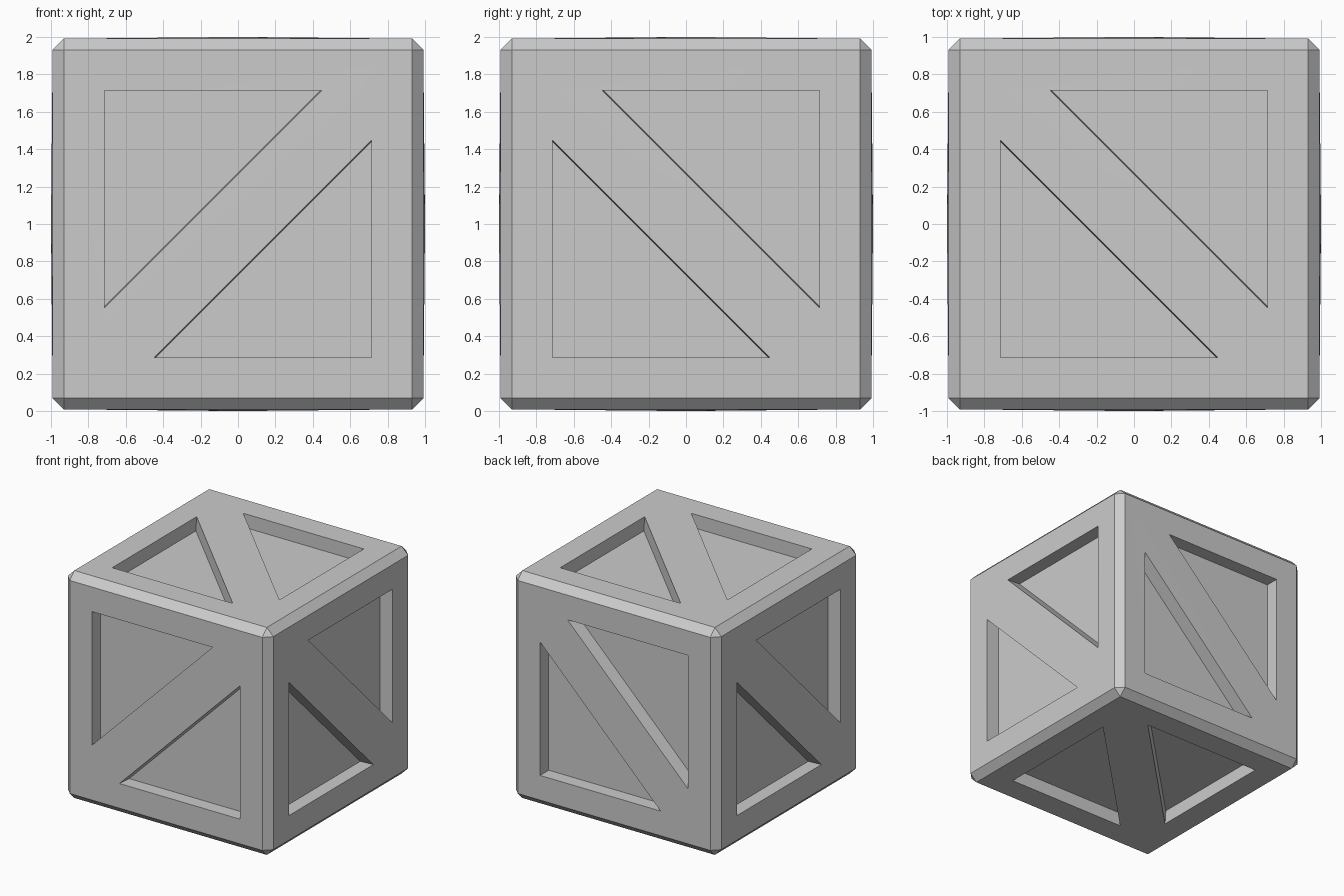
import bpy, bmesh, math
from mathutils import Vector

if "Cube" in bpy.data.objects:
    bpy.data.objects.remove(bpy.data.objects["Cube"])

H, C, I = 0.993, 0.93, 0.715     # face height, chamfer line, inner frame line
S, FLOOR = 0.265, 0.873          # brace half offset, recess floor height

# Chamfered cube shell; the six big faces are swapped for braced panels
bm = bmesh.new()
bmesh.ops.create_cube(bm, size=2 * H)
bmesh.ops.bevel(bm, geom=bm.edges[:], offset=H - C, segments=1,
                affect='EDGES', profile=0.5)
big = [f for f in bm.faces if f.calc_area() > 1]
bmesh.ops.delete(bm, geom=big, context='FACES_ONLY')


def panel(u, v):
    """Framed face with a diagonal brace along u + v and two sunken triangles."""
    u, v = Vector(u), Vector(v)
    n = u.cross(v)

    def P(a, b, h=H):
        return bm.verts.new(u * a + v * b + n * h)

    mid = P(0, 0, 1.0)                      # brace swells slightly at its centre
    for k in (1, -1):                       # second half is the first turned 180 degrees
        def Q(a, b, h=H):
            return P(a * k, b * k, h)
        o_bl, o_tl, o_tr = Q(-C, -C), Q(-C, C), Q(C, C)
        i_bl, i_tr = Q(-I, -I), Q(I, I)
        tri = [Q(-I, -I + S), Q(I - S, I), Q(-I, I)]
        low = [Q(-I, -I + S + .01, FLOOR), Q(I - S - .01, I, FLOOR), Q(-I, I, FLOOR)]
        # frame rails
        bm.faces.new((o_bl, i_bl, tri[0], tri[2], o_tl))
        bm.faces.new((o_tl, tri[2], tri[1], i_tr, o_tr))
        # half of the brace
        for a, b in ((i_bl, tri[0]), (tri[0], tri[1]), (tri[1], i_tr)):
            bm.faces.new((a, mid, b))
        # recess walls and floor
        for j in range(3):
            m = (j + 1) % 3
            bm.faces.new((tri[j], tri[m], low[m], low[j]))
        bm.faces.new(low)


X, Y, Z = (1, 0, 0), (0, 1, 0), (0, 0, 1)
panel(X, Z)                  # front
panel((0, 0, -1), Y)         # right
panel((0, -1, 0), X)         # top
panel(Z, X)                  # back
panel(Z, Y)                  # left
panel(Y, X)                  # bottom

bmesh.ops.remove_doubles(bm, verts=bm.verts[:], dist=1e-4)
bmesh.ops.recalc_face_normals(bm, faces=bm.faces[:])
bmesh.ops.translate(bm, verts=bm.verts[:], vec=(0, 0, 1))

mesh = bpy.data.meshes.new("crate")
bm.to_mesh(mesh)
bm.free()
crate = bpy.data.objects.new("crate", mesh)
bpy.context.collection.objects.link(crate)
bpy.context.view_layer.objects.active = crate
crate.select_set(True)
bpy.ops.object.shade_smooth_by_angle(angle=math.radians(30))
